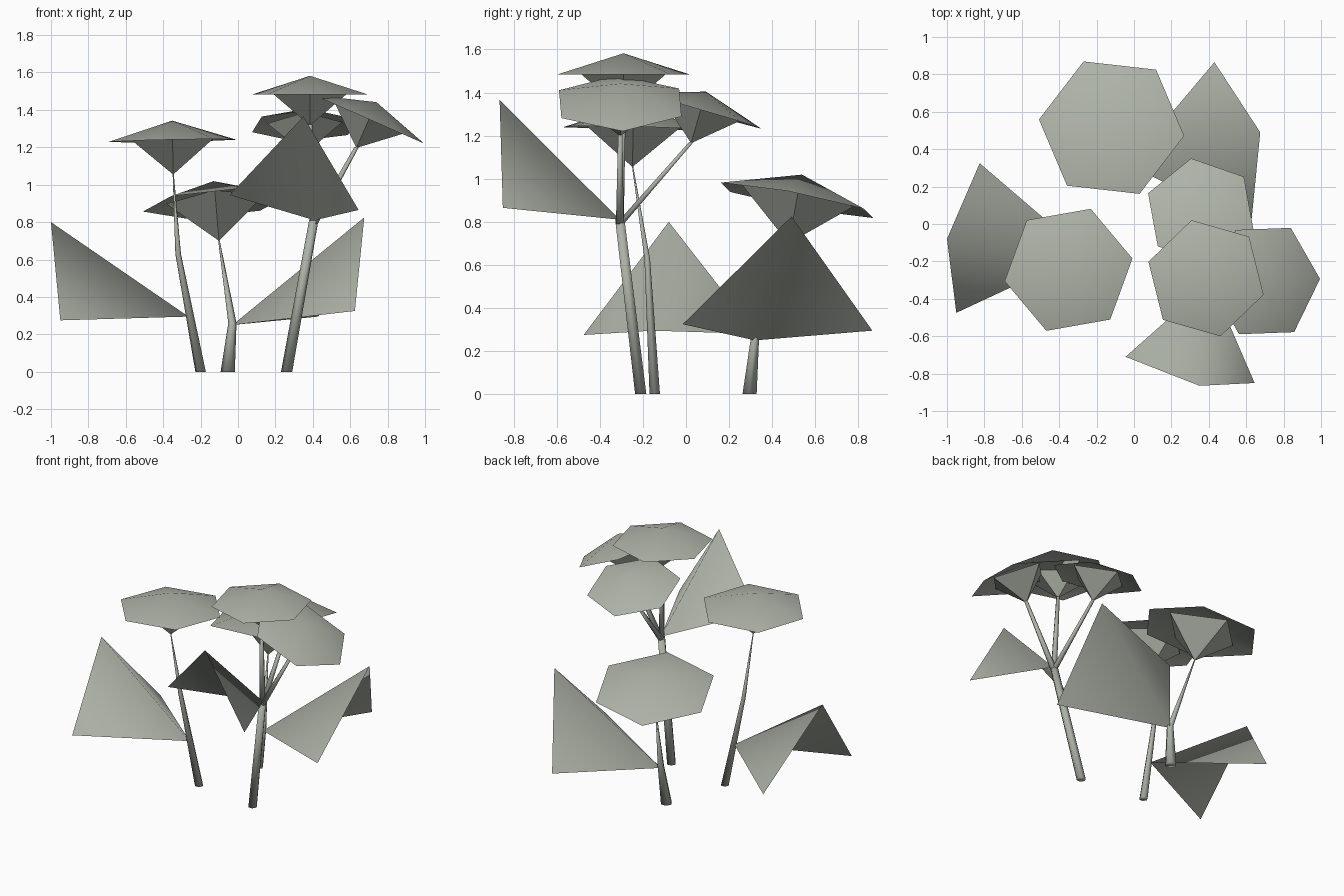
import bpy, bmesh, math
from mathutils import Vector, Matrix

cube = bpy.data.objects.get("Cube")
if cube:
    bpy.data.objects.remove(cube, do_unlink=True)

COLOR = (0.42, 0.45, 0.39, 1)
mat = bpy.data.materials.new("pale grey green")
mat.use_nodes = True
mat.diffuse_color = COLOR
bsdf = next(n for n in mat.node_tree.nodes if n.type == 'BSDF_PRINCIPLED')
bsdf.inputs["Base Color"].default_value = COLOR
bsdf.inputs["Roughness"].default_value = 0.9


def finish(name, bm, smooth=True):
    mesh = bpy.data.meshes.new(name)
    for f in bm.faces:
        f.smooth = smooth
    bm.to_mesh(mesh)
    bm.free()
    mesh.materials.append(mat)
    obj = bpy.data.objects.new(name, mesh)
    bpy.context.collection.objects.link(obj)
    return obj


def stem(name, points, radii, sides=6):
    """Tapered tube through the points, with level rings."""
    bm = bmesh.new()
    rings = []
    for p, r in zip(points, radii):
        ring = []
        for i in range(sides):
            a = math.tau * i / sides
            ring.append(bm.verts.new(Vector(p) + Vector((r * math.cos(a), r * math.sin(a), 0))))
        rings.append(ring)
    for low, high in zip(rings, rings[1:]):
        for i in range(sides):
            j = (i + 1) % sides
            bm.faces.new((low[i], low[j], high[j], high[i]))
    bm.faces.new(rings[0][::-1])
    bm.faces.new(rings[-1])
    return finish(name, bm)


def fan(name, sides, radius, rim_z, tip_z, matrix, smooth):
    """Open cone: a polygon rim joined to one tip."""
    bm = bmesh.new()
    tip = bm.verts.new((0, 0, tip_z))
    rim = [bm.verts.new((radius * math.cos(math.tau * i / sides),
                         radius * math.sin(math.tau * i / sides), rim_z)) for i in range(sides)]
    for i in range(sides):
        pair = (rim[i], rim[(i + 1) % sides])
        bm.faces.new((*pair, tip) if tip_z > rim_z else (*pair[::-1], tip))
    bm.transform(matrix)
    return finish(name, bm, smooth)


def flower(name, centre, radius, axis, phase):
    """Shallow six-sided cap over an upturned four-sided cup."""
    tilt = Vector((0, 0, 1)).rotation_difference(Vector(axis)).to_matrix().to_4x4()
    place = Matrix.Translation(centre) @ tilt
    turned = place @ Matrix.Rotation(math.radians(phase), 4, 'Z')
    fan(name + "_cap", 6, radius, 0, 0.31 * radius, turned, True)
    fan(name + "_cup", 4, 0.67 * radius, 0.055 * radius, -0.52 * radius, place, False)
    return place @ Vector((0, 0, -0.5 * radius))


def leaf(name, base, ridge_end, side_a, side_b):
    """Folded leaf: two triangles sharing a ridge."""
    bm = bmesh.new()
    p, q, a, b = (bm.verts.new(v) for v in (base, ridge_end, side_a, side_b))
    faces = [bm.faces.new((p, q, a)), bm.faces.new((q, p, b))]
    bm.normal_update()
    if sum(f.normal.z for f in faces) < 0:
        bmesh.ops.reverse_faces(bm, faces=faces)
    return finish(name, bm)


# Right-hand single plant
tip = flower("right_flower", (-0.35, -0.245, 1.235), 0.347, (-0.02, 0.02, 1), 10)
stem("right_stem", [(-0.2, -0.145, 0), (-0.32, -0.18, 0.63), tip], [0.028, 0.015, 0.003])
leaf("right_leaf", (-0.265, -0.155, 0.295), (-1, -0.08, 0.8),
     (-0.95, -0.475, 0.275), (-0.825, 0.325, 0.28))

# Back single plant
tip = flower("back_flower", (-0.12, 0.515, 0.9), 0.393, (-0.09, 0.194, 1), 53)
stem("back_stem", [(-0.055, 0.295, 0), (-0.03, 0.32, 0.26), tip], [0.038, 0.022, 0.004])
leaf("back_leaf", (-0.03, 0.32, 0.25), (0.675, 0.49, 0.825),
     (0.625, -0.015, 0.325), (0.43, 0.865, 0.295))

# Left branching plant with three flowers
fork = Vector((0.405, -0.307, 0.81))
stem("left_stem", [(0.26, -0.21, 0), fork], [0.03, 0.025])
heads = {
    "top": ((0.385, -0.29, 1.483), 0.32, (0, 0, 1), 44),
    "outer": ((0.7, -0.305, 1.35), 0.322, (0.44, 0, 1), 2),
    "rear": ((0.357, 0.067, 1.315), 0.3, (-0.02, 0.29, 1), 40),
}
for label, spec in heads.items():
    tip = flower(label + "_flower", *spec)
    stem(label + "_branch", [fork - Vector((0, 0, 0.02)), tip], [0.021, 0.012])
leaf("front_leaf", (0.41, -0.307, 0.81), (0.35, -0.865, 1.365),
     (-0.045, -0.71, 0.945), (0.645, -0.85, 0.865))
